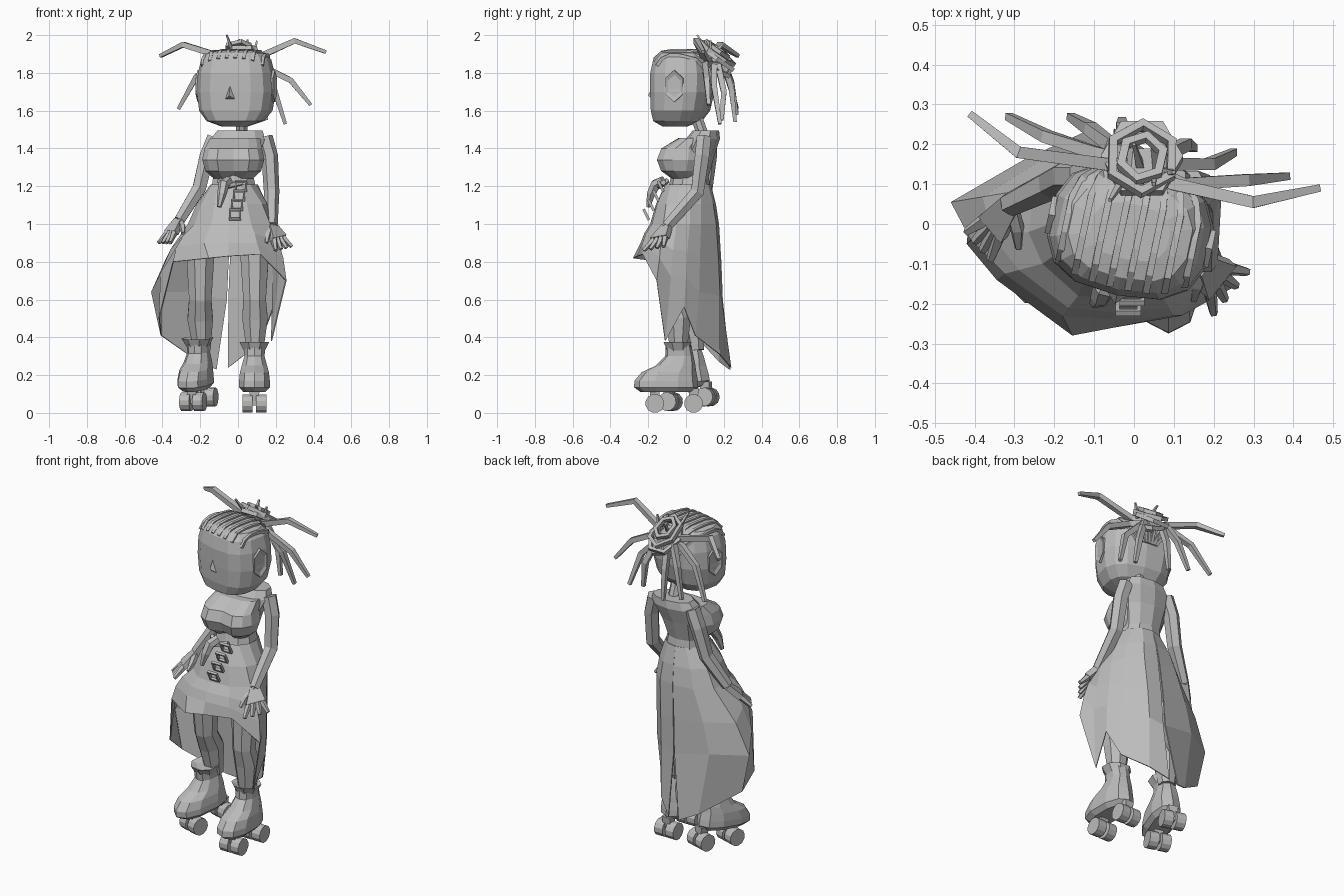
import bpy
import bmesh
from math import sin, cos, pi, radians
from mathutils import Vector, Matrix
from mathutils.bvhtree import BVHTree

cube = bpy.data.objects.get("Cube")
if cube:
    bpy.data.objects.remove(cube, do_unlink=True)

clay = bpy.data.materials.new("clay_grey")
clay.use_nodes = True
clay.diffuse_color = (0.5, 0.5, 0.5, 1)
clay.node_tree.nodes["Principled BSDF"].inputs["Base Color"].default_value = clay.diffuse_color


def make(name, verts, faces, matrix=Matrix()):
    mesh = bpy.data.meshes.new(name)
    mesh.from_pydata([matrix @ Vector(v) for v in verts], [], faces)
    bm = bmesh.new()
    bm.from_mesh(mesh)
    bmesh.ops.recalc_face_normals(bm, faces=bm.faces)
    bm.to_mesh(mesh)
    bm.free()
    mesh.materials.append(clay)
    obj = bpy.data.objects.new(name, mesh)
    bpy.context.collection.objects.link(obj)
    return obj


def skin(name, rings, matrix=Matrix(), caps=True, closed=True):
    """Join equal rings of points with quads."""
    n = len(rings[0])
    verts = [p for ring in rings for p in ring]
    faces = []
    for r in range(len(rings) - 1):
        for i in range(n if closed else n - 1):
            j = (i + 1) % n
            faces.append((r * n + i, r * n + j, r * n + n + j, r * n + n + i))
    if caps:
        faces.append(tuple(range(n)))
        faces.append(tuple(range(len(verts) - n, len(verts))))
    return make(name, verts, faces, matrix)


def loft(name, sections, sides=12, power=1.0, matrix=Matrix()):
    """Stack rounded sections given as centre x, centre y, z, half width, half depth."""
    def bend(v):
        return (1 if v > 0 else -1) * abs(v) ** power
    rings = []
    for cx, cy, z, rx, ry in sections:
        angles = [2 * pi * (i + 0.5) / sides for i in range(sides)]
        rings.append([(cx + rx * bend(cos(a)), cy + ry * bend(sin(a)), z) for a in angles])
    return skin(name, rings, matrix)


def tube(name, points, radii, sides=4, matrix=Matrix(), loop=False):
    """Sweep a polygon along a path."""
    pts = [Vector(p) for p in points]
    if not isinstance(radii, (list, tuple)):
        radii = [radii] * len(pts)
    if loop:
        ref = (pts[1] - pts[0]).cross(pts[2] - pts[1]).normalized()
    else:
        span = pts[-1] - pts[0]
        ref = Vector((0, 0, 0))
        ref[min(range(3), key=lambda k: abs(span[k]))] = 1
    rings = []
    last = len(pts) - 1
    for i, p in enumerate(pts):
        if loop:
            t = pts[(i + 1) % len(pts)] - pts[i - 1]
        else:
            t = pts[min(i + 1, last)] - pts[max(i - 1, 0)]
        u = t.cross(ref).normalized()
        v = t.cross(u).normalized()
        angles = [2 * pi * (k + 0.5) / sides for k in range(sides)]
        rings.append([p + radii[i] * (u * cos(a) + v * sin(a)) for a in angles])
    if loop:
        rings.append(rings[0])
    return skin(name, rings, matrix, caps=not loop)


# Torso, bust and neck
loft("torso", [(-.02, .015, 1.15, .13, .12), (-.025, .02, 1.25, .112, .1), (-.02, .05, 1.36, .135, .1),
               (0, .09, 1.45, .15, .09), (.01, .105, 1.495, .125, .07)], 10, .9)
bust = loft("bust", [(-.025, -.01, 1.24, .105, .07), (-.025, -.03, 1.28, .15, .11), (-.025, -.03, 1.34, .168, .135),
                     (-.025, -.02, 1.4, .155, .12), (-.015, .03, 1.455, .135, .07)], 14, .8)
for v in bust.data.vertices:
    if abs(v.co.x + .025) < .01 and v.co.y < 0:
        v.co.y += .03
tube("neck", [(.02, .09, 1.47), (.02, .05, 1.58)], .033, 8)

# Long skirt with a raised front hem, a side notch and a split back: hip, middle and hem rows
hip = [(-.03, .17), (.06, .16), (.14, .08), (.175, .02), (.19, -.05), (.17, -.12), (.07, -.18), (-.05, -.19),
       (-.14, -.18), (-.23, -.1), (-.265, -.02), (-.25, .09), (-.16, .16), (-.035, .175)]
middle = [(-.05, .19, .6), (.04, .18, .62), (.145, .07, .64), (.19, 0, .72), (.22, -.08, .72), (.24, -.14, .82),
          (.1, -.23, .9), (-.05, -.24, .9), (-.18, -.23, .9), (-.325, -.125, .88), (-.41, -.04, .74),
          (-.46, .055, .64), (-.27, .165, .64), (-.06, .195, .6)]
hem = [(-.05, .24, .24), (.04, .18, .31), (.135, .05, .41), (.19, -.01, .56), (.18, -.11, .38), (.257, -.155, .7),
       (.12, -.23, .84), (-.05, -.26, .83), (-.155, -.28, .82), (-.345, -.14, .8), (-.42, -.05, .5),
       (-.41, .05, .41), (-.21, .18, .27), (-.115, .235, .23)]
steps = len(hip) - 1
turns = [2 * pi * i / steps for i in range(steps + 1)]
waist = [(-.02 + .125 * sin(a), .01 + .122 * cos(a), 1.21) for a in turns]


def between(upper, lower):
    """A row halfway down that is pushed towards the wider lower row."""
    row = []
    for a, b in zip(upper, lower):
        p = Vector(a).lerp(Vector(b), .62)
        p.z = (a[2] + b[2]) / 2
        row.append(p)
    return row


hip = [(x, y, 1) for x, y in hip]
skirt = skin("skirt", [waist, between(waist, hip), hip, between(hip, middle), middle, hem], caps=False, closed=False)
thickness = skirt.modifiers.new("thickness", "SOLIDIFY")
thickness.thickness = 0.006

# Belt knot and hanging chain links
tube("belt_knot", [(-.05, -.12, 1.23), (-.075, -.16, 1.21), (-.085, -.185, 1.16), (-.1, -.2, 1.09)],
     [.025, .03, .025, .012], 6)
tube("belt_tie", [(-.1, -.1, 1.23), (-.06, -.14, 1.2), (.02, -.12, 1.22)], .016, 5)
for k in range(4):
    x, y, z = .015 - .01 * k, -.135 - .025 * k, 1.2 - .05 * k
    corners = [(x + a * .027, y - b * .012, z + b * .024) for a, b in ((-1, -1), (1, -1), (1, 1), (-1, 1))]
    tube("chain_link", corners, .01, 4, loop=True)

# Legs
tube("right_leg", [(-.1, -.02, 1.05), (-.2, -.03, .85), (-.2, -.02, .6), (-.2, .03, .5), (-.19, .05, .33)],
     [.09, .083, .064, .073, .048], 8)
tube("left_leg", [(.03, -.02, 1.05), (.088, -.05, .85), (.088, -.07, .6), (.09, -.04, .5), (.09, -.04, .33)],
     [.09, .083, .065, .073, .048], 8)

# Roller boots, the right one tipped forward
for side, origin, yaw, pitch in (("left", (.087, 0, 0), 0, 0), ("right", (-.188, .08, .03), -17, 7)):
    place = Matrix.Translation(origin) @ Matrix.Rotation(radians(yaw), 4, "Z") @ Matrix.Rotation(radians(pitch), 4, "X")
    loft(side + "_boot", [(0, -.1, .11, .06, .14), (0, -.105, .135, .085, .17), (0, -.105, .17, .085, .168),
                          (0, -.09, .215, .08, .145), (0, -.055, .25, .07, .105), (0, -.035, .3, .056, .075),
                          (0, -.04, .36, .06, .068)], 10, .85, place)
    loft(side + "_boot_cuff", [(0, -.04, .32, .055, .06), (0, -.045, .375, .085, .08), (0, -.04, .36, .05, .055)],
         8, 1, place)
    for y in (-.165, .04):
        tube(side + "_truck", [(0, y, .04), (0, y, .13)], [.025, .04], 4, place)
        tube(side + "_axle", [(-.06, y, .05), (.06, y, .05)], .012, 6, place)
        for x in (-.036, .036):
            tube(side + "_wheel", [(x - .027, y, .05), (x + .027, y, .05)], .05, 12, place)

# Arms and hands; fingers fan out between two tips
arms = (("left", [(.14, .095, 1.46), (.168, .085, 1.36), (.178, .06, 1.17), (.178, -.1, .99)],
         (.285, -.12, .88), (.2, -.225, .86), (.15, -.19, .9)),
        ("right", [(-.125, .12, 1.46), (-.165, .12, 1.36), (-.205, .1, 1.19), (-.31, .05, 1.02)],
         (-.42, -.02, .9), (-.36, -.09, .9), (-.29, -.06, .95)))
for side, path, first, second, thumb in arms:
    tube(side + "_arm", path, [.044, .044, .041, .032], 6)
    wrist, first, second = Vector(path[-1]), Vector(first), Vector(second)
    knuckles = [wrist.lerp(first.lerp(second, k / 3), .55) for k in range(4)]
    across = (second - first).normalized()
    flat = across.cross(first.lerp(second, .5) - wrist).normalized() * .017

    def slab(a, b):
        return [a + flat, b + flat, b - flat, a - flat]
    skin(side + "_palm", [slab(wrist - across * .028, wrist + across * .028),
                          slab(knuckles[0] - across * .018, knuckles[-1] + across * .018)])
    for k, start in enumerate(knuckles):
        tube(side + "_finger", [start, first.lerp(second, k / 3)], [.019, .011], 5)
    tube(side + "_thumb", [wrist, wrist.lerp(Vector(thumb), .5) + across * .01, thumb], [.02, .019, .01], 5)

# Head, turned a little to its right
turn = Matrix.Translation((-.005, 0, 0)) @ Matrix.Rotation(radians(-12), 4, "Z")
head = loft("head", [(0, -.06, 1.517, .07, .065), (0, -.045, 1.545, .15, .125), (0, -.03, 1.6, .192, .15),
                     (0, -.02, 1.7, .207, .163), (0, -.02, 1.8, .2, .163), (0, -.02, 1.87, .183, .148),
                     (0, -.02, 1.905, .155, .118), (0, -.02, 1.918, .1, .07)], 14, .75, turn)
make("nose", [(-.04, -.165, 1.65), (.04, -.165, 1.65), (0, -.205, 1.68), (0, -.17, 1.76)],
     [(0, 1, 2), (0, 2, 3), (1, 2, 3), (0, 1, 3)], turn)
for side, s in (("right", -1), ("left", 1)):
    rim = []
    for x, size in ((.185, 1), (.21, 1), (.202, .7)):
        angles = [2 * pi * (k + .5) / 6 for k in range(6)]
        rim.append([(s * x, -.02 + .055 * size * cos(a), 1.73 + .085 * size * sin(a)) for a in angles])
    skin(side + "_ear", rim, turn)

# Braided rows laid over the scalp and gathered at the back
scalp = BVHTree.FromPolygons([v.co for v in head.data.vertices], [tuple(p.vertices) for p in head.data.polygons])
for k in range(8):
    path = []
    for angle in range(136, -1, -17):
        pinch = 1 if angle > 60 else .35 + .65 * angle / 60
        aim = Vector(((k - 3.5) * .046 * pinch, -.02, 1.74))
        out = Vector((0, cos(radians(angle)), sin(radians(angle))))
        hit = scalp.ray_cast(turn @ (aim + out), -(turn.to_3x3() @ out))[0]
        if hit:
            path.append(hit)
    if len(path) > 2:
        tube("braid_row", path, .012, 4)

# Bun of looped locks, facing up and back
for radius, rise, twist in ((.092, 0, 0), (.085, .03, .5), (.07, -.04, 1), (.055, .05, .3)):
    ring = []
    for k in range(6):
        a = 2 * pi * k / 6 + twist
        ring.append((.02 + radius * cos(a), .165 + radius * sin(a), 1.875 + rise - .7 * radius * sin(a + twist * .5)))
    tube("bun_loop", ring, .016, 4, loop=True)
tube("bun_core", [(.02, .1, 1.86), (.02, .19, 1.86)], [.06, .045], 6)
for x, y, tip in ((-.06, .06, 2), (.05, .1, 1.975), (.1, .13, 1.97), (0, .2, 1.96)):
    tube("bun_spike", [(x * .6 + .02, .13, 1.88), (x, y, tip)], [.016, .006], 4)

# Loose locks: two joints and a tip each, all starting in the bun
locks = [[(.1, .1, 1.88), (.3, .055, 1.97), (.465, .09, 1.91)], [(.12, .1, 1.84), (.28, .11, 1.76), (.385, .12, 1.63)],
         [(-.07, .15, 1.88), (-.29, .18, 1.95), (-.41, .275, 1.89)], [(-.1, .18, 1.85), (-.22, .22, 1.78), (-.315, .27, 1.61)],
         [(-.06, .2, 1.85), (-.11, .24, 1.75), (-.16, .27, 1.58)], [(.08, .15, 1.83), (.19, .15, 1.72), (.25, .18, 1.53)],
         [(-.02, .2, 1.85), (-.03, .24, 1.72), (-.03, .26, 1.54)], [(.07, .17, 1.84), (.13, .2, 1.7), (.15, .19, 1.55)]]
for joints in locks:
    tube("loose_lock", [(.02, .15, 1.86)] + joints, [.02, .022, .021, .013], 4)
